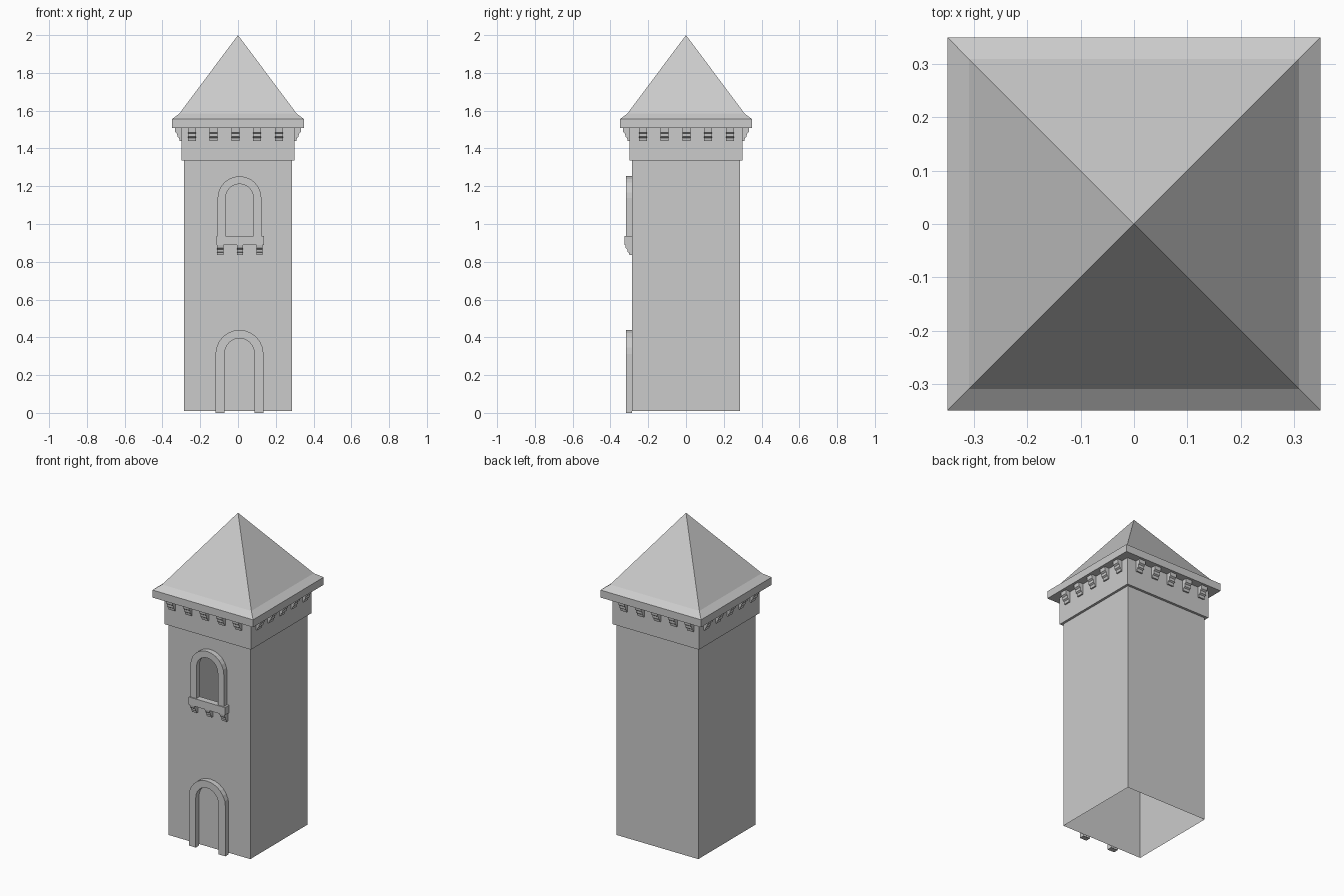
import bpy, bmesh, math
from mathutils import Matrix

if "Cube" in bpy.data.objects:
    bpy.data.objects.remove(bpy.data.objects["Cube"])

WALL = 0.285      # half width of the tower shaft
FRONT = -0.318    # front plane of the door and window surrounds


def finish(name, bm):
    bmesh.ops.recalc_face_normals(bm, faces=bm.faces[:])
    me = bpy.data.meshes.new(name)
    bm.to_mesh(me)
    bm.free()
    ob = bpy.data.objects.new(name, me)
    bpy.context.collection.objects.link(ob)
    return ob


def arch(cx, half, bottom, spring, rise, n=12):
    """Outline of an arched opening, from the right foot over to the left foot."""
    pts = [(cx + half, bottom)]
    for i in range(n + 1):
        a = math.pi * i / n
        pts.append((cx + half * math.cos(a), spring + rise * math.sin(a)))
    return pts + [(cx - half, bottom)]


def surround(name, outer, inner):
    """Raised band between two arch outlines, projecting from the front wall."""
    bm = bmesh.new()
    rows = []
    for o, i in zip(outer, inner):
        rows.append([bm.verts.new((p[0], y, p[1])) for p, y in
                     ((o, -WALL), (o, FRONT), (i, FRONT), (i, -WALL))])
    for a, b in zip(rows, rows[1:]):
        for k in range(3):
            bm.faces.new((a[k], a[k + 1], b[k + 1], b[k]))
    bm.faces.new(rows[0])
    bm.faces.new(rows[-1][::-1])
    return finish(name, bm)


def bracket(bm, profile, x, width, angle=0.0):
    """Stepped bracket: side profile (distance out, z) extruded across its width."""
    rot = Matrix.Rotation(angle, 3, 'Z')
    ends = []
    for s in (-0.5, 0.5):
        ring = []
        for d, z in profile:
            v = bm.verts.new((x + s * width, -d, z))
            v.co = rot @ v.co
            ring.append(v)
        ends.append(ring)
    n = len(profile)
    bm.faces.new(ends[0])
    bm.faces.new(ends[1][::-1])
    for i in range(n):
        j = (i + 1) % n
        bm.faces.new((ends[0][i], ends[0][j], ends[1][j], ends[1][i]))


window_hole = arch(0.008, 0.074, 0.937, 1.137, 0.075)

# Tower shell: shaft (open underneath), upper band, eaves and flared roof
bm = bmesh.new()
profile = [(WALL, 0.01), (WALL, 1.335), (0.30, 1.335), (0.30, 1.508),
           (0.35, 1.508), (0.35, 1.555), (0.31, 1.585)]
rings = [[bm.verts.new((sx * h, sy * h, z)) for sx, sy in
          ((-1, -1), (1, -1), (1, 1), (-1, 1))] for h, z in profile]
for t, (lo, hi) in enumerate(zip(rings, rings[1:])):
    for k in range(4):
        if t == 0 and k == 0:
            continue            # front wall is filled below, around the window
        j = (k + 1) % 4
        bm.faces.new((lo[k], lo[j], hi[j], hi[k]))
apex = bm.verts.new((0, 0, 2.0))
for k in range(4):
    bm.faces.new((rings[-1][k], rings[-1][(k + 1) % 4], apex))


def loop_edges(vs):
    return [bm.edges.get((a, b)) or bm.edges.new((a, b))
            for a, b in zip(vs, vs[1:] + vs[:1])]


# Front wall with the window opening
border = [rings[0][0], rings[0][1], rings[1][1], rings[1][0]]
hole = [bm.verts.new((x, -WALL, z)) for x, z in window_hole]
bmesh.ops.triangle_fill(bm, use_beauty=True, use_dissolve=False, normal=(0, -1, 0),
                        edges=loop_edges(border) + loop_edges(hole))
finish("tower_shell", bm)

# Corbels under the eaves, five on each side
corbel = [(0.295, 1.508), (0.334, 1.508), (0.332, 1.485), (0.322, 1.478),
          (0.321, 1.462), (0.312, 1.456), (0.309, 1.44), (0.295, 1.44)]
bm = bmesh.new()
for side, shift in enumerate((-0.014, 0.002, 0.014, -0.002)):
    for i in range(-2, 3):
        bracket(bm, corbel, shift + i * 0.115, 0.042, side * math.pi / 2)
finish("eaves_corbels", bm)

# Door and window surrounds
surround("door_surround", arch(0.008, 0.127, 0.0, 0.312, 0.127),
         arch(0.008, 0.079, 0.0, 0.312, 0.083))
surround("window_surround", arch(0.008, 0.116, 0.937, 1.137, 0.116), window_hole)

# Window sill and its brackets
bm = bmesh.new()
bmesh.ops.create_cube(bm, size=1, matrix=Matrix.Translation((0.011, -0.305, 0.913))
                      @ Matrix.Diagonal((0.252, 0.04, 0.048, 1)))
finish("window_sill", bm)
sill_bracket = [(0.283, 0.89), (0.322, 0.89), (0.319, 0.872), (0.311, 0.866),
                (0.309, 0.852), (0.302, 0.848), (0.300, 0.836), (0.283, 0.836)]
bm = bmesh.new()
for i in (-1, 0, 1):
    bracket(bm, sill_bracket, 0.010 + i * 0.104, 0.033)
finish("sill_brackets", bm)
